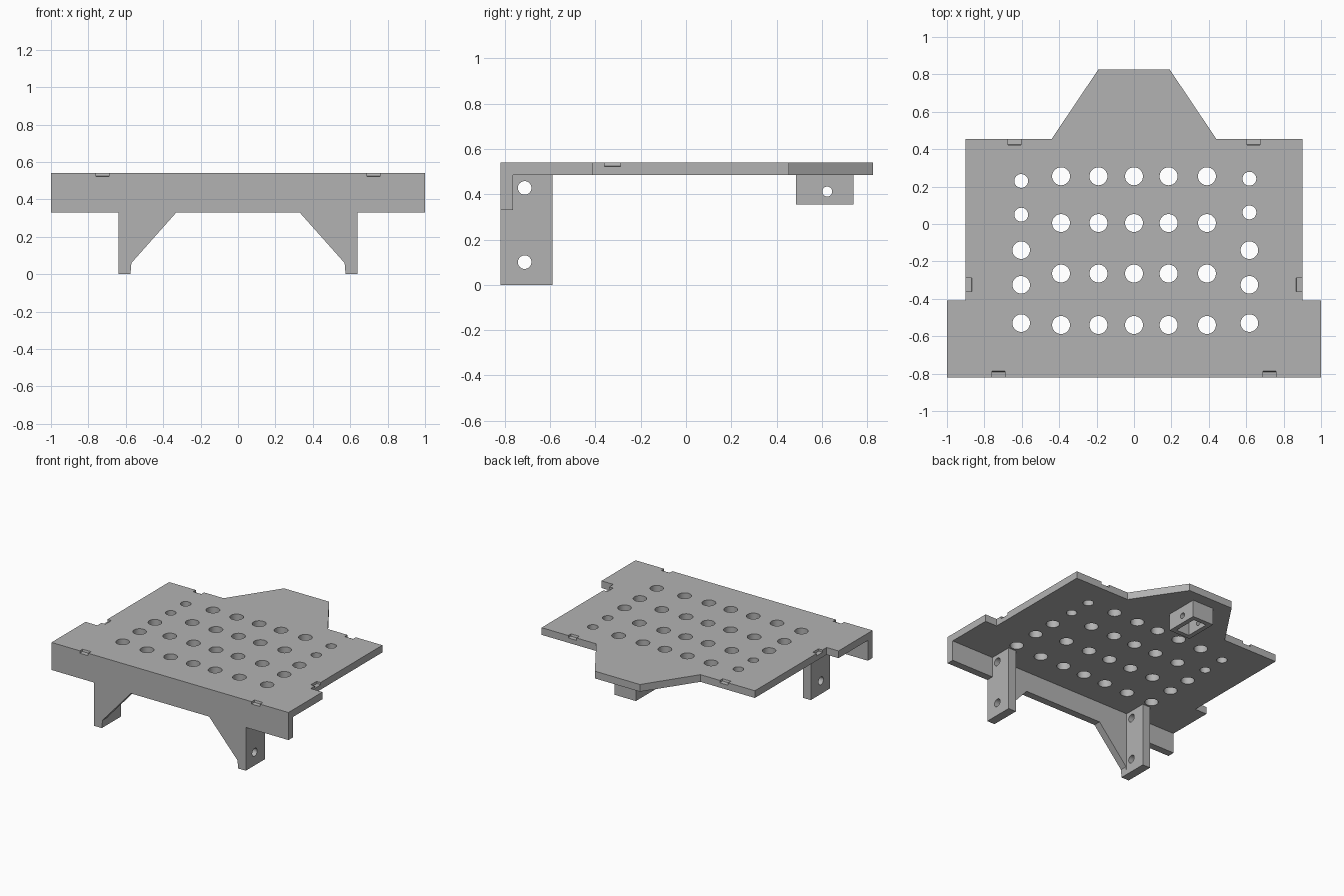
import bpy
import bmesh
from math import radians
from mathutils import Matrix, Vector

if "Cube" in bpy.data.objects:
    bpy.data.objects.remove(bpy.data.objects["Cube"], do_unlink=True)

grey = bpy.data.materials.new("plain_grey")
grey.use_nodes = True
COLOUR = (0.45, 0.45, 0.45, 1)
grey.diffuse_color = COLOUR
grey.node_tree.nodes["Principled BSDF"].inputs["Base Color"].default_value = COLOUR

FRONT, TOP, UNDER, INNER = -0.82, 0.54, 0.485, -0.765


def add_prism(bm, base, offset):
    """Extrude a closed 3D polygon along an offset."""
    start = [bm.verts.new(p) for p in base]
    end = [bm.verts.new(Vector(p) + Vector(offset)) for p in base]
    faces = [bm.faces.new(start), bm.faces.new(end[::-1])]
    for i in range(len(base)):
        j = (i + 1) % len(base)
        faces.append(bm.faces.new((start[i], end[i], end[j], start[j])))
    bmesh.ops.recalc_face_normals(bm, faces=faces)


def add_box(bm, low, high):
    (x, y, z), (X, Y, Z) = low, high
    add_prism(bm, [(x, y, z), (X, y, z), (X, Y, z), (x, Y, z)], (0, 0, Z - z))


def add_drill(bm, centre, radius, depth, axis="Z"):
    turn = Matrix.Rotation(radians(90), 4, "Y") if axis == "X" else Matrix()
    bmesh.ops.create_cone(bm, cap_ends=True, segments=40, radius1=radius, radius2=radius,
                          depth=depth, matrix=Matrix.Translation(centre) @ turn)


def finish(bm, name):
    mesh = bpy.data.meshes.new(name)
    bm.to_mesh(mesh)
    bm.free()
    obj = bpy.data.objects.new(name, mesh)
    bpy.context.collection.objects.link(obj)
    mesh.materials.append(grey)
    return obj


def select(obj):
    bpy.ops.object.select_all(action="DESELECT")
    obj.select_set(True)
    bpy.context.view_layer.objects.active = obj


def cut(obj, cutter_bm):
    """Subtract the cutter shapes, then drop the cutter."""
    cutter = finish(cutter_bm, obj.name + "_cutter")
    cutter.hide_render = True
    mod = obj.modifiers.new("cut", "BOOLEAN")
    mod.operation = "DIFFERENCE"
    mod.solver = "EXACT"
    mod.object = cutter
    select(obj)
    bpy.ops.object.modifier_apply(modifier=mod.name)
    bpy.data.objects.remove(cutter, do_unlink=True)
    bpy.ops.object.shade_smooth_by_angle(angle=radians(30))


# Deck: stepped plate with a tapered rear tongue
half = [(1, FRONT), (1, -0.41), (0.9, -0.41), (0.9, 0.455), (0.44, 0.455), (0.19, 0.827)]
outline = half + [(-x, y) for x, y in reversed(half)]
bm = bmesh.new()
add_prism(bm, [(x, y, UNDER) for x, y in outline], (0, 0, TOP - UNDER))
deck = finish(bm, "deck")

# Deck holes: a main grid with a column on either side
cutters = bmesh.new()
for x in (-0.39, -0.19, 0, 0.185, 0.39):
    for y in (0.255, 0.005, -0.265, -0.54):
        add_drill(cutters, (x, y, 0.5), 0.048, 0.4)
for x, shift in ((-0.603, 0), (0.617, 0.012)):
    for y in (0.23, 0.05):
        add_drill(cutters, (x, y + shift, 0.5), 0.037, 0.4)
    for y in (-0.14, -0.325, -0.53):
        add_drill(cutters, (x, y, 0.5), 0.047, 0.4)


# Shallow ramped notches on the deck edges
def add_notch(bm, edge_point, inward):
    edge, inward = Vector(edge_point), Vector(inward)
    along = inward.cross(Vector((0, 0, 1))) * 0.07
    depth, rise = Vector((0, 0, -0.02)), Vector((0, 0, 0.03))
    start = edge - along / 2
    base = [start - inward * 0.02 + depth, start + inward * 0.03 + depth * 0.8,
            start + inward * 0.04 + rise, start - inward * 0.02 + rise]
    add_prism(bm, base, along)


for side in (-1, 1):
    add_notch(cutters, (side * 0.725, FRONT, TOP), (0, 1, 0))
    add_notch(cutters, (side * 0.64, 0.455, TOP), (0, -1, 0))
    add_notch(cutters, (side * 0.9, -0.325, TOP), (-side, 0, 0))
cut(deck, cutters)

# Front wall with gussets running down into the feet
half = [(1, UNDER), (1, 0.33), (0.64, 0.33), (0.64, 0), (0.575, 0), (0.57, 0.06), (0.33, 0.33)]
outline = half + [(-x, z) for x, z in reversed(half)]
bm = bmesh.new()
add_prism(bm, [(x, FRONT, z) for x, z in outline], (0, INNER - FRONT, 0))
finish(bm, "front_wall")

# Legs behind the wall, each drilled twice
for name, side in (("left_leg", 1), ("right_leg", -1)):
    x = sorted((side * 0.575, side * 0.64))
    bm = bmesh.new()
    add_box(bm, (x[0], INNER, 0), (x[1], -0.59, UNDER))
    leg = finish(bm, name)
    cutters = bmesh.new()
    for z in (0.1, 0.428):
        add_drill(cutters, (side * 0.6, -0.713, z), 0.03, 0.3, "X")
    cut(leg, cutters)

# Rear bracket: a box open below with a cross hole
bm = bmesh.new()
add_box(bm, (-0.095, 0.485, 0.355), (0.085, 0.74, UNDER))
bracket = finish(bm, "rear_bracket")
cutters = bmesh.new()
add_box(cutters, (-0.06, 0.52, 0.3), (0.05, 0.705, UNDER - 0.005))
cut(bracket, cutters)
cutters = bmesh.new()
add_drill(cutters, (0, 0.624, 0.412), 0.022, 0.5, "X")
cut(bracket, cutters)
